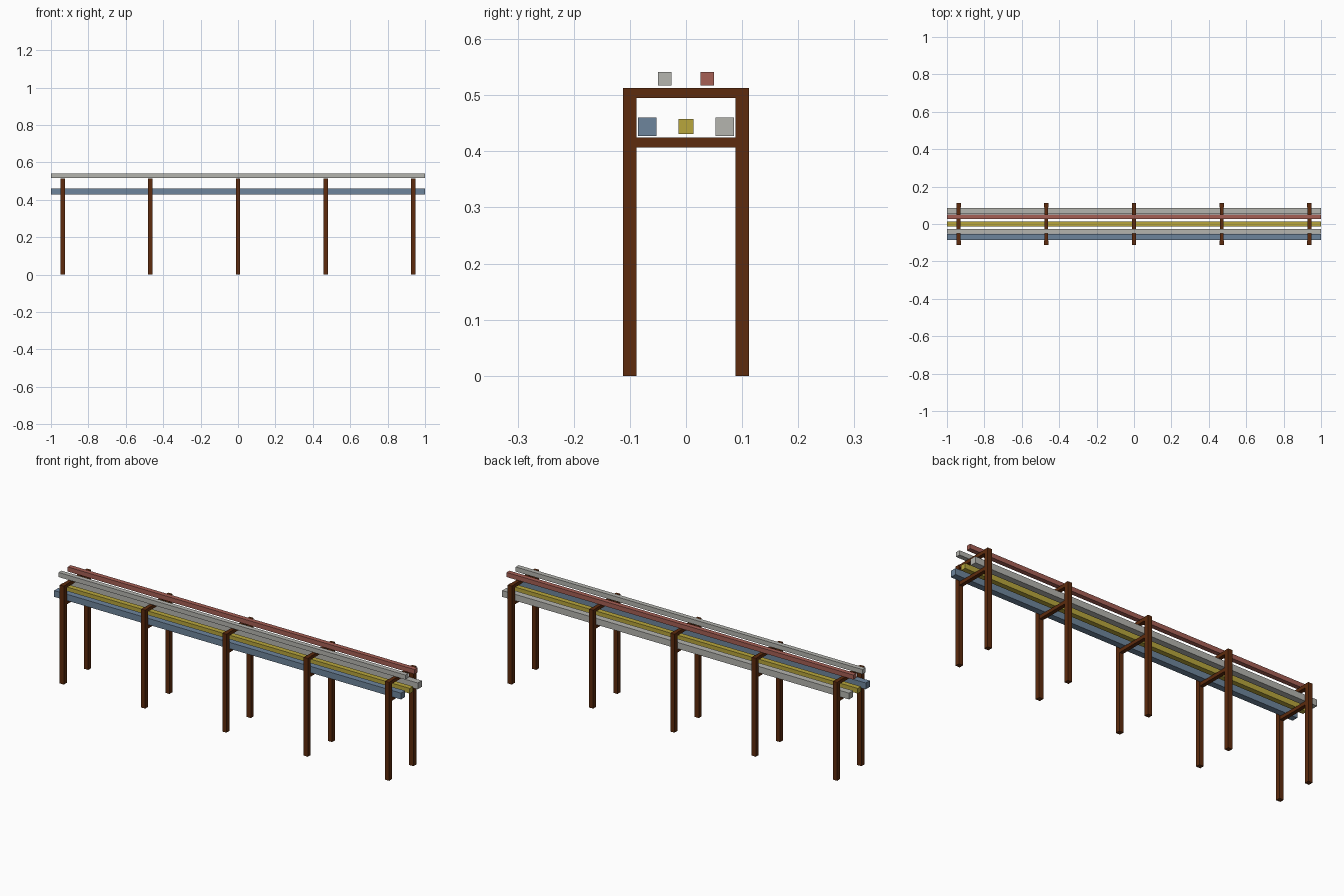
import bpy
import bmesh
from mathutils import Vector

cube = bpy.data.objects.get("Cube")
if cube:
    bpy.data.objects.remove(cube, do_unlink=True)


def material(name, colour):
    mat = bpy.data.materials.new(name)
    mat.use_nodes = True
    rgba = (*colour, 1.0)
    mat.diffuse_color = rgba
    mat.node_tree.nodes["Principled BSDF"].inputs["Base Color"].default_value = rgba
    return mat


brown = material("rust brown", (0.11, 0.024, 0.004))
grey = material("light grey", (0.46, 0.46, 0.43))
blue = material("slate blue", (0.155, 0.235, 0.335))
yellow = material("mustard yellow", (0.48, 0.38, 0.045))
red = material("dull red", (0.38, 0.115, 0.09))


def box(name, centre, size, mat):
    mesh = bpy.data.meshes.new(name)
    bm = bmesh.new()
    bmesh.ops.create_cube(bm, size=1)
    bmesh.ops.scale(bm, vec=Vector(size), verts=bm.verts)
    bm.to_mesh(mesh)
    bm.free()
    mesh.materials.append(mat)
    obj = bpy.data.objects.new(name, mesh)
    obj.location = centre
    bpy.context.collection.objects.link(obj)
    return obj


# Support frames: two posts joined by an upper and a lower crossbeam
POST = 0.024
POST_Y = 0.1
HEIGHT = 0.513
BEAM = 0.018
for i in range(5):
    x = (i - 2) * 0.469
    for side, y in (("front", -POST_Y), ("back", POST_Y)):
        box(f"{side}_post_{i + 1}", (x, y, HEIGHT / 2), (POST, POST, HEIGHT), brown)
    for level, z in (("upper", HEIGHT - BEAM / 2), ("lower", 0.416)):
        box(f"{level}_crossbeam_{i + 1}", (x, 0, z),
            (0.02, 2 * POST_Y - POST, BEAM), brown)

# Square pipes running the full length on both levels
pipes = (
    ("lower_front_pipe", -0.069, 0.444, 0.033, blue),
    ("lower_middle_pipe", 0, 0.444, 0.027, yellow),
    ("lower_back_pipe", 0.069, 0.444, 0.033, grey),
    ("upper_front_pipe", -0.0375, 0.529, 0.024, grey),
    ("upper_back_pipe", 0.0375, 0.529, 0.024, red),
)
for name, y, z, width, mat in pipes:
    box(name, (0, y, z), (2, width, width), mat)
